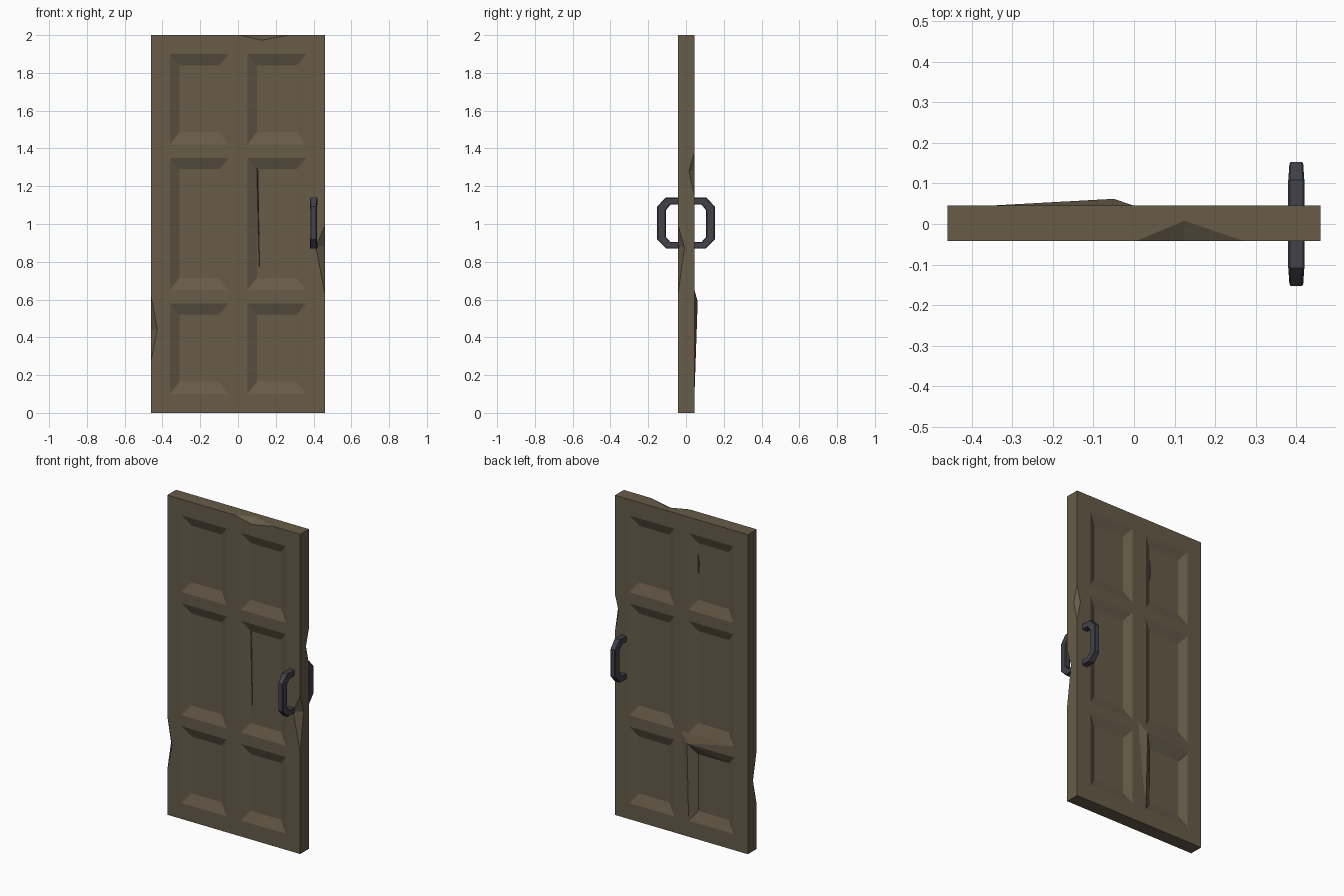
import bpy, bmesh

if "Cube" in bpy.data.objects:
    bpy.data.objects.remove(bpy.data.objects["Cube"])

FRONT, BACK, DEPTH = -0.042, 0.045, 0.025


def material(name, rgb):
    m = bpy.data.materials.new(name)
    m.diffuse_color = (*rgb, 1)
    m.use_nodes = True
    m.node_tree.nodes["Principled BSDF"].inputs["Base Color"].default_value = m.diffuse_color
    return m


def make_object(name, bm, mat=None):
    bmesh.ops.recalc_face_normals(bm, faces=bm.faces)
    me = bpy.data.meshes.new(name)
    bm.to_mesh(me)
    bm.free()
    ob = bpy.data.objects.new(name, me)
    bpy.context.collection.objects.link(ob)
    if mat:
        me.materials.append(mat)
    return ob


wood = material("dark brown wood", (0.135, 0.106, 0.066))
iron = material("dark iron", (0.054, 0.054, 0.070))

# Door leaf: gridded front and back with six recessed panels on each side
xs = [-0.46, -0.36, -0.05, 0, 0.05, 0.36, 0.46]
zs = [0, 0.10, 0.58, 0.65, 1.35, 1.42, 1.90, 2.0]
bm = bmesh.new()
grids = []
for y, into in ((FRONT, 1), (BACK, -1)):
    g = [[bm.verts.new((x, y, z)) for z in zs] for x in xs]
    grids.append(g)
    for i in range(len(xs) - 1):
        for j in range(len(zs) - 1):
            ring = [g[i][j], g[i + 1][j], g[i + 1][j + 1], g[i][j + 1]]
            if i in (1, 4) and j in (1, 3, 5):
                x0, x1 = xs[i] + 0.05, xs[i + 1] - 0.05
                z0, z1 = zs[j] + 0.065, zs[j + 1] - 0.06
                yi = y + into * DEPTH
                inner = [bm.verts.new((x, yi, z)) for x, z in
                         ((x0, z0), (x1, z0), (x1, z1), (x0, z1))]
                for k in range(4):
                    n = (k + 1) % 4
                    bm.faces.new((ring[k], ring[n], inner[n], inner[k]))
                bm.faces.new(inner)
            else:
                bm.faces.new(ring)

# Rim joining front and back
nx, nz = len(xs), len(zs)
loop = ([(i, 0) for i in range(nx)] + [(nx - 1, j) for j in range(1, nz)]
        + [(i, nz - 1) for i in range(nx - 2, -1, -1)] + [(0, j) for j in range(nz - 2, 0, -1)])
for a, b in zip(loop, loop[1:] + loop[:1]):
    f, k = grids
    bm.faces.new((f[a[0]][a[1]], f[b[0]][b[1]], k[b[0]][b[1]], k[a[0]][a[1]]))

# Warped panel corner on the back
grids[1][2][2].co.y = 0.062
grids[1][2][2].co.z = 0.59
bmesh.ops.triangulate(bm, faces=[f for f in grids[1][2][2].link_faces])
door = make_object("door_leaf", bm, wood)


def carve(points):
    """Cut the convex hull of the points out of the door."""
    b = bmesh.new()
    for p in points:
        b.verts.new(p)
    bmesh.ops.convex_hull(b, input=b.verts)
    cutter = make_object("chip_cutter", b)
    cutter.hide_render = True
    mod = door.modifiers.new("chip", 'BOOLEAN')
    mod.operation, mod.solver, mod.object = 'DIFFERENCE', 'EXACT', cutter
    bpy.context.view_layer.objects.active = door
    bpy.ops.object.modifier_apply(modifier=mod.name)
    bpy.data.objects.remove(cutter)


# Chips: two points along an edge, one on each adjoining face, one outside
carve([(0.46, FRONT, 0.63), (0.46, FRONT, 0.99), (0.412, FRONT, 0.88),
       (0.46, -0.008, 0.88), (0.48, FRONT - 0.02, 0.85)])
carve([(-0.46, FRONT, 0.28), (-0.46, FRONT, 0.62), (-0.427, FRONT, 0.44),
       (-0.46, -0.005, 0.44), (-0.48, FRONT - 0.02, 0.45)])
carve([(0.46, BACK, 1.15), (0.46, BACK, 1.38), (0.435, BACK, 1.28),
       (0.46, 0.015, 1.28), (0.48, BACK + 0.02, 1.27)])
carve([(0.005, FRONT, 2), (0.27, FRONT, 2), (0.125, FRONT, 1.973),
       (0.125, 0.008, 2), (0.13, FRONT - 0.02, 2.02)])

# Cracks along panel sides: thin wedges
carve([(0.092, -0.04, 1.32), (0.108, -0.04, 1.29), (0.117, -0.04, 0.74),
       (0.109, -0.04, 0.76), (0.104, -0.004, 1.28), (0.113, -0.010, 0.78)])
carve([(-0.092, 0.04, 1.86), (-0.112, 0.04, 1.70), (-0.104, 0.04, 1.47),
       (-0.096, 0.04, 1.50), (-0.102, 0.006, 1.72)])

# Handles: angular bent bar, mirrored to both sides of the door
outer = [(-0.035, 1.14), (-0.108, 1.14), (-0.153, 1.092),
         (-0.153, 0.918), (-0.105, 0.87), (-0.035, 0.87)]
inner = [(-0.035, 1.102), (-0.083, 1.102), (-0.107, 1.072),
         (-0.107, 0.932), (-0.083, 0.905), (-0.035, 0.905)]
bm = bmesh.new()
rings = []
for k, ((yo, zo), (yi, zi)) in enumerate(zip(outer, inner)):
    w = 0.017 if k in (2, 3) else 0.02
    rings.append([bm.verts.new((0.40 + sx * w, y, z)) for sx, y, z in
                  ((-1, yo, zo), (1, yo, zo), (1, yi, zi), (-1, yi, zi))])
for a, b in zip(rings, rings[1:]):
    for k in range(4):
        n = (k + 1) % 4
        bm.faces.new((a[k], a[n], b[n], b[k]))
bm.faces.new(rings[0])
bm.faces.new(rings[-1])
handle = make_object("door_handles", bm, iron)
bevel = handle.modifiers.new("bevel", 'BEVEL')
bevel.width, bevel.segments = 0.004, 1
bevel.limit_method, bevel.angle_limit = 'ANGLE', 1.2
mirror = handle.modifiers.new("mirror", 'MIRROR')
mirror.use_axis = (False, True, False)
mirror.use_mirror_merge = False
